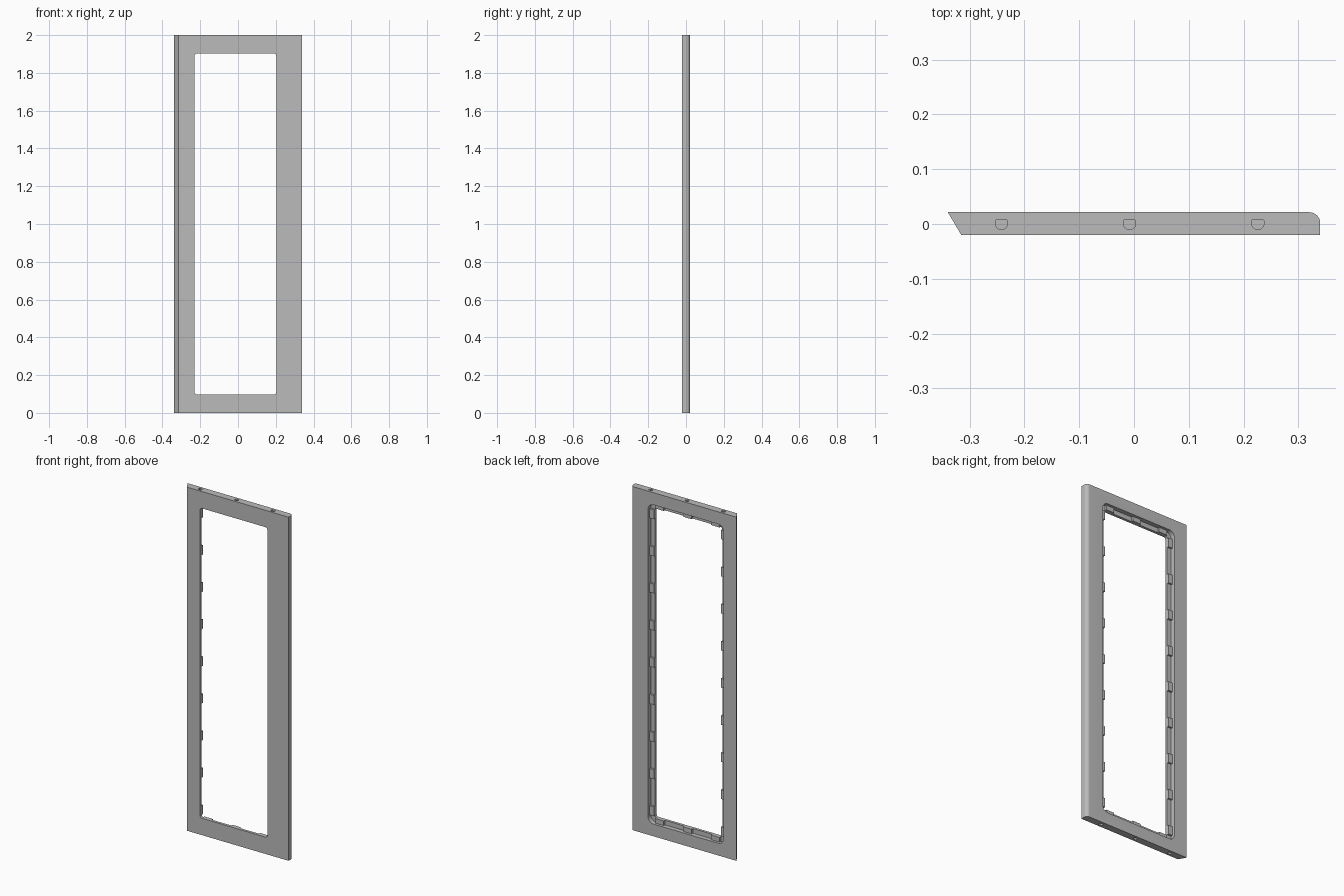
import bpy
import bmesh
from math import sin, cos, pi

cube = bpy.data.objects.get("Cube")
if cube:
    bpy.data.objects.remove(cube)

FRONT, BACK = -0.0205, 0.0215      # panel faces in y
HEIGHT = 2.0
CX, CZ = -0.0135, 1.0              # centre of the opening
HALF_W, HALF_H = 0.2165, 0.902     # half size of the front opening
REBATE = 0.027                     # ledge width behind the opening
LEDGE = -0.005                     # y of the ledge

grey = bpy.data.materials.new("warm_grey")
grey.use_nodes = True
colour = (0.5, 0.5, 0.5, 1)
grey.diffuse_color = colour
grey.node_tree.nodes["Principled BSDF"].inputs["Base Color"].default_value = colour


def arc(cx, cy, r, start, steps=8):
    """Quarter circle of points, counter-clockwise."""
    return [(cx + r * cos(start + pi / 2 * i / steps),
             cy + r * sin(start + pi / 2 * i / steps)) for i in range(steps + 1)]


def rounded_rect(cx, cy, hw, hh, r):
    corners = [(1, 1), (-1, 1), (-1, -1), (1, -1)]
    pts = []
    for i, (sx, sy) in enumerate(corners):
        pts += arc(cx + sx * (hw - r), cy + sy * (hh - r), r, i * pi / 2)
    return pts


def prism(name, profile, axis, low, high):
    """Extrude a 2D profile along y (profile in x, z) or z (profile in x, y)."""
    def place(p, t):
        return (p[0], t, p[1]) if axis == "y" else (p[0], p[1], t)
    bm = bmesh.new()
    face = bm.faces.new([bm.verts.new(place(p, low)) for p in profile])
    top = bmesh.ops.extrude_face_region(bm, geom=[face])["geom"]
    step = place((0, 0), high - low)
    bmesh.ops.translate(bm, vec=step, verts=[v for v in top if isinstance(v, bmesh.types.BMVert)])
    bmesh.ops.recalc_face_normals(bm, faces=bm.faces)
    mesh = bpy.data.meshes.new(name)
    bm.to_mesh(mesh)
    bm.free()
    mesh.materials.append(grey)
    obj = bpy.data.objects.new(name, mesh)
    bpy.context.collection.objects.link(obj)
    return obj


def activate(obj):
    bpy.ops.object.select_all(action="DESELECT")
    obj.select_set(True)
    bpy.context.view_layer.objects.active = obj


def cut(target, cutter):
    activate(target)
    mod = target.modifiers.new("cut", "BOOLEAN")
    mod.operation, mod.solver, mod.object = "DIFFERENCE", "EXACT", cutter
    bpy.ops.object.modifier_apply(modifier=mod.name)
    bpy.data.objects.remove(cutter)


# Panel: one slanted edge, one rounded back edge
section = [(-0.34, BACK), (-0.315, FRONT), (0.34, FRONT)] + arc(0.32, BACK - 0.02, 0.02, 0)
frame = prism("door_frame", section, "z", 0, HEIGHT)

# Opening and the wider glass rebate behind it
cut(frame, prism("opening_cutter", rounded_rect(CX, CZ, HALF_W, HALF_H, 0.012), "y", -0.1, 0.1))
cut(frame, prism("rebate_cutter", rounded_rect(CX, CZ, HALF_W + REBATE, HALF_H + REBATE, 0.036),
                 "y", LEDGE, 0.1))

# D-shaped dowel holes in the top and bottom edges
for x in (-0.242, -0.008, 0.226):
    half = [(0.009, 0.008), (0.011, 0.006), (0.011, -0.002), (0.009, -0.006), (0.005, -0.009)]
    outline = [(x + px, py) for px, py in half] + [(x - px, py) for px, py in reversed(half)]
    for low, high in ((-0.05, 0.04), (HEIGHT - 0.04, HEIGHT + 0.05)):
        cut(frame, prism("dowel_cutter", outline, "z", low, high))

activate(frame)
bpy.ops.object.shade_smooth_by_angle()


# Glazing clips standing on the ledge
def clip(name, x, z, hw, hh):
    box = [(x - hw, z - hh), (x + hw, z - hh), (x + hw, z + hh), (x - hw, z + hh)]
    prism(name, box, "y", LEDGE - 0.001, 0.006)


HALF_CLIP, HALF_LEDGE = 0.027, REBATE / 2
for side, word in ((-1, "right"), (1, "left")):
    for i in range(9):
        clip(f"{word}_clip_{i + 1}", CX + side * (HALF_W + HALF_LEDGE),
             CZ + (i - 4) * 0.216, HALF_LEDGE, HALF_CLIP)
for side, word in ((-1, "bottom"), (1, "top")):
    for i in range(3):
        clip(f"{word}_clip_{i + 1}", CX + (i - 1) * 0.18,
             CZ + side * (HALF_H + HALF_LEDGE), HALF_CLIP, HALF_LEDGE)
